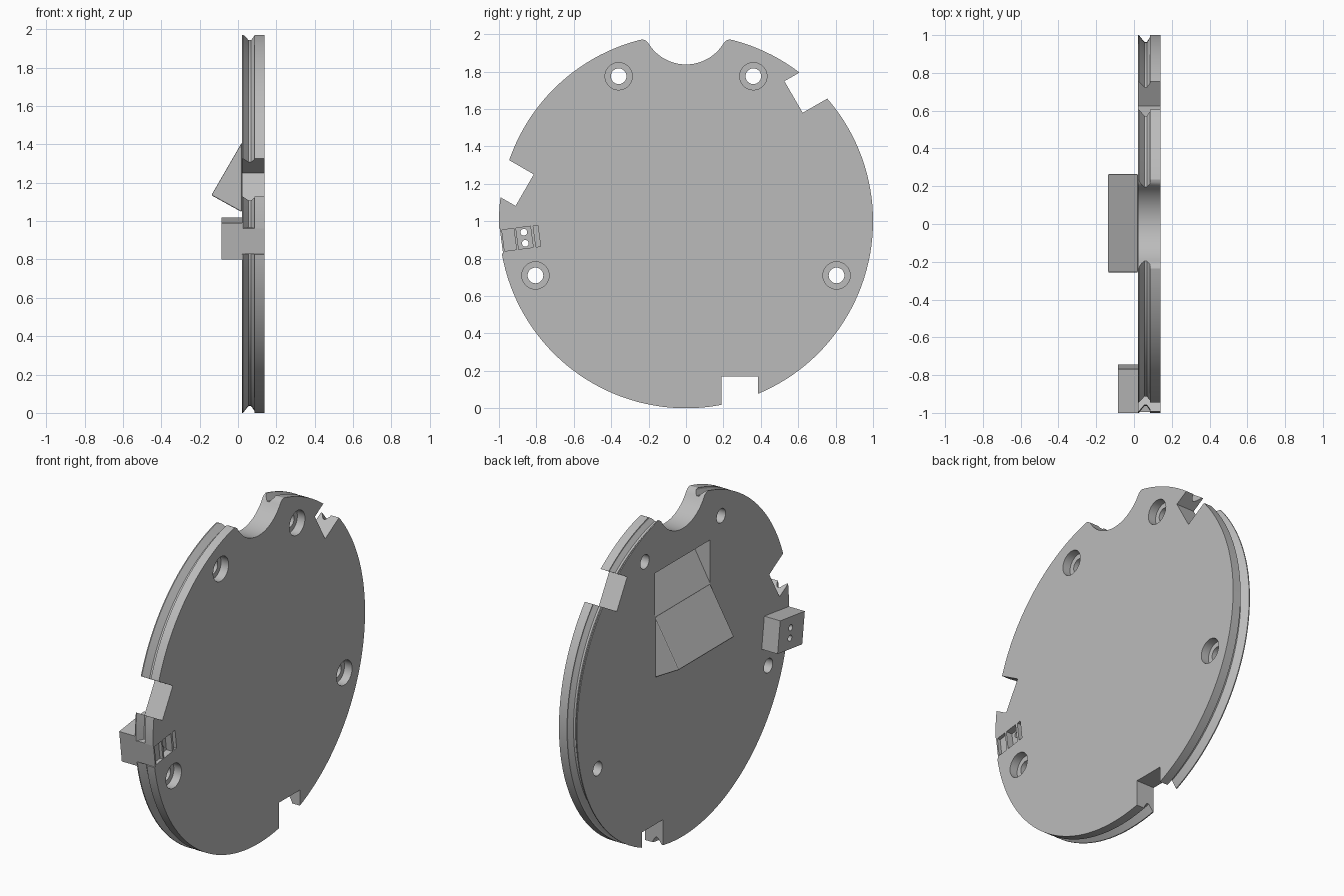
import bpy, bmesh, math
from mathutils import Vector

cube = bpy.data.objects.get("Cube")
if cube:
    bpy.data.objects.remove(cube)

BACK, FACE = 0.02, 0.139      # disc thickness along x
MID = Vector((0, 1))          # disc centre in (y, z)

grey = bpy.data.materials.new("plain_grey")
grey.use_nodes = True
colour = (0.5, 0.5, 0.5, 1)
grey.diffuse_color = colour
grey.node_tree.nodes["Principled BSDF"].inputs["Base Color"].default_value = colour


def finish(name, bm):
    bmesh.ops.recalc_face_normals(bm, faces=bm.faces)
    mesh = bpy.data.meshes.new(name)
    bm.to_mesh(mesh)
    bm.free()
    mesh.materials.append(grey)
    obj = bpy.data.objects.new(name, mesh)
    bpy.context.collection.objects.link(obj)
    return obj


def prism(name, pts, a, b, axis="x"):
    """Extrude a (y, z) outline along x, or an (x, z) outline along y."""
    bm = bmesh.new()
    place = (lambda p, t: (t, p[0], p[1])) if axis == "x" else (lambda p, t: (p[0], t, p[1]))
    low = [bm.verts.new(place(p, a)) for p in pts]
    high = [bm.verts.new(place(p, b)) for p in pts]
    bm.faces.new(low)
    bm.faces.new(high)
    n = len(pts)
    for i in range(n):
        j = (i + 1) % n
        bm.faces.new((low[i], low[j], high[j], high[i]))
    return finish(name, bm)


def turn(p, angle, about):
    c, s = math.cos(angle), math.sin(angle)
    return (about[0] + c * p[0] - s * p[1], about[1] + s * p[0] + c * p[1])


def rect(y0, y1, z0, z1, angle=0, about=(0, 0)):
    return [turn(p, angle, about) for p in ((y0, z0), (y1, z0), (y1, z1), (y0, z1))]


def circle(centre, r, n=32):
    return [turn((r, 0), math.tau * i / n, centre) for i in range(n)]


def cut(target, cutter):
    mod = target.modifiers.new("cut", "BOOLEAN")
    mod.operation = "DIFFERENCE"
    mod.solver = "EXACT"
    mod.object = cutter
    bpy.context.view_layer.objects.active = target
    bpy.ops.object.modifier_apply(modifier=mod.name)
    bpy.data.objects.remove(cutter)


def smooth(obj):
    bpy.ops.object.select_all(action="DESELECT")
    obj.select_set(True)
    bpy.context.view_layer.objects.active = obj
    bpy.ops.object.shade_smooth_by_angle(angle=math.radians(25))


# Disc with a V groove around the rim
profile = [(BACK, 1), (0.026, 1), (0.055, 0.964), (0.068, 0.964), (0.086, 0.99), (0.086, 1), (FACE, 1)]
bm = bmesh.new()
SEG = 144
rings = []
for x, r in profile:
    rings.append([bm.verts.new((x, *p)) for p in circle(MID, r, SEG)])
for r0, r1 in zip(rings, rings[1:]):
    for i in range(SEG):
        j = (i + 1) % SEG
        bm.faces.new((r0[i], r0[j], r1[j], r1[i]))
bm.faces.new(rings[0])
bm.faces.new(rings[-1])
disc = finish("grooved_disc", bm)

# Three rim notches, a third of a turn apart
for k in range(3):
    outline = rect(0.19, 0.385, -1.1, -0.83, k * math.tau / 3, MID)
    cut(disc, prism("notch_cutter", outline, -0.1, 0.3))

# Round thumb cutout at the top with softened corners
right = [(0.235, 2.1), (0.235, 1.972), (0.22, 1.968), (0.208, 1.96)]
left = [(-y, z) for y, z in reversed(right)]
R, CZ = 0.235, 2.073
arc = [(R * math.sin(t), CZ - R * math.cos(t))
       for t in (math.radians(57 - 114 * i / 24) for i in range(25))]
cut(disc, prism("thumb_cutter", right + arc + left, -0.1, 0.3))

# Counterbored screw holes
for y, z in ((0.36, 1.775), (0.805, 0.71)):
    for side in (-1, 1):
        cut(disc, prism("bore_cutter", circle((side * y, z), 0.073), FACE - 0.05, 0.3))
        cut(disc, prism("hole_cutter", circle((side * y, z), 0.042), -0.1, 0.3))

# Slanted pocket in the back, continuing the wedge slope
pocket = [(BACK, 1.41), (0.124, 1.595), (BACK, 1.67), (-0.05, 1.72), (-0.05, 1.293)]
cut(disc, prism("pocket_cutter", pocket, -0.257, 0.265, "y"))

# Wedge standing out from the back
wedge = prism("back_wedge", [(BACK, 1.41), (-0.139, 1.135), (BACK, 1.047)], -0.257, 0.265, "y")
bev = wedge.modifiers.new("soft_edges", "BEVEL")
bev.width, bev.segments = 0.006, 2

# Connector: a body through the disc with a wider housing behind
TILT, PLUG = math.radians(7.5), (-0.882, 0.909)
cut(disc, prism("slot_cutter", rect(-0.2, 0.109, -0.068, 0.068, TILT, PLUG), -0.1, 0.3))
body = prism("connector_body", rect(-0.106, 0.109, -0.068, 0.068, TILT, PLUG), 0.0, FACE)
housing = prism("connector_housing", rect(-0.106, 0.128, -0.095, 0.095, TILT, PLUG), -0.085, BACK)
for y0, y1, depth in ((-0.096, -0.032, 0.02), (-0.02, 0.058, 0.04), (0.073, 0.098, 0.04)):
    cut(body, prism("cell_cutter", rect(y0, y1, -0.057, 0.057, TILT, PLUG), FACE - depth, 0.3))
for v in (-0.03, 0.03):
    centre = turn((0.019, v), TILT, PLUG)
    for part in (body, housing):
        cut(part, prism("pin_cutter", circle(centre, 0.018, 20), -0.2, 0.3))

for part in (disc, body, housing):
    smooth(part)
